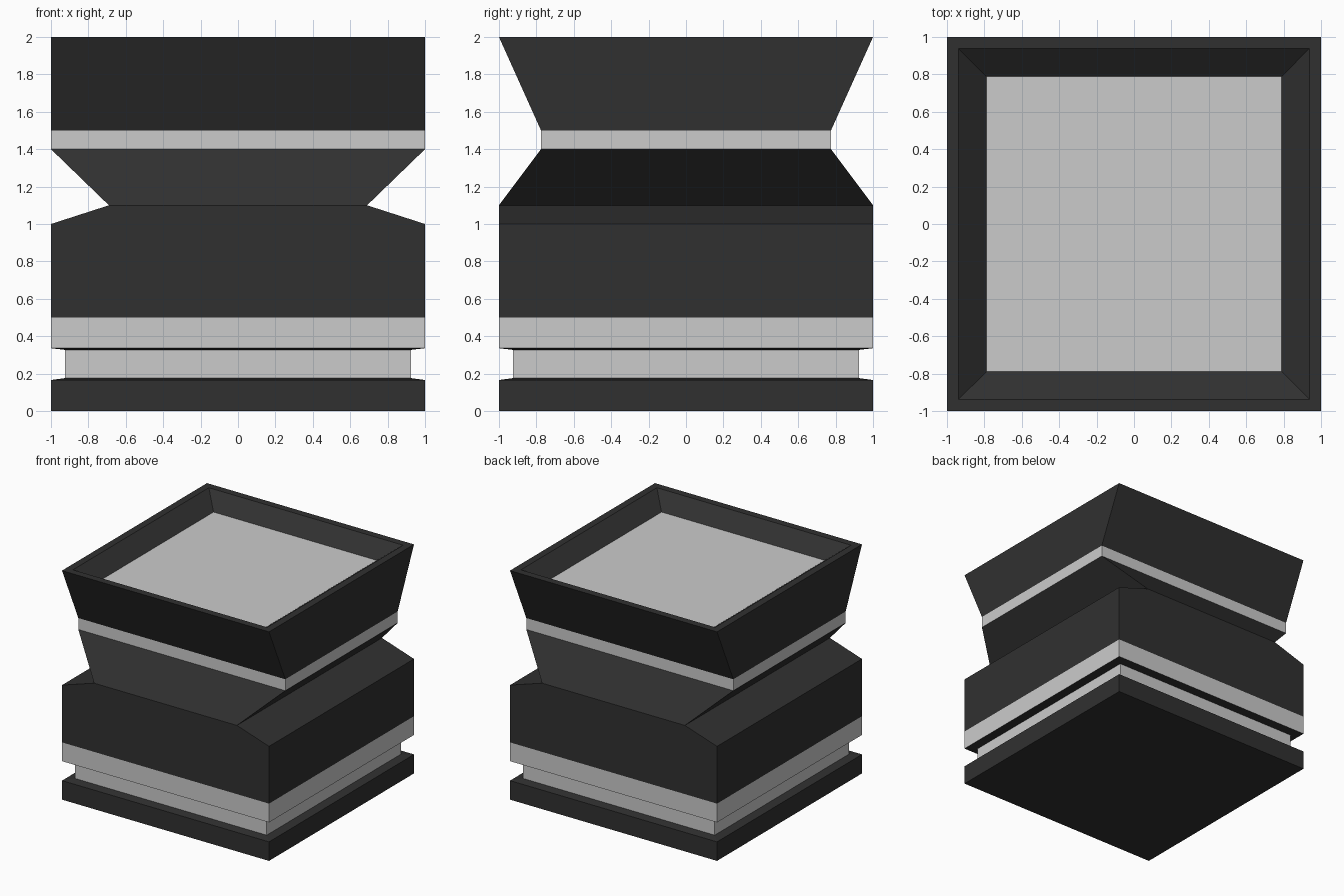
import bpy, bmesh

if "Cube" in bpy.data.objects:
    bpy.data.objects.remove(bpy.data.objects["Cube"])

dark = bpy.data.materials.new("charcoal")
dark.diffuse_color = (0.03, 0.03, 0.03, 1)
dark.use_nodes = True
dark.node_tree.nodes["Principled BSDF"].inputs["Base Color"].default_value = dark.diffuse_color


def loft(name, rings, mat=None, cap_start=False, cap_end=False):
    """Rectangular rings (half x, half y, z) joined by flat sides, bottom to top."""
    bm = bmesh.new()
    loops = [[bm.verts.new((sx * hx, sy * hy, z))
              for sx, sy in ((-1, -1), (1, -1), (1, 1), (-1, 1))]
             for hx, hy, z in rings]
    for a, b in zip(loops, loops[1:]):
        for i in range(4):
            j = (i + 1) % 4
            bm.faces.new((a[i], a[j], b[j], b[i]))
    if cap_start:
        bm.faces.new(loops[0][::-1])
    if cap_end:
        bm.faces.new(loops[-1])
    mesh = bpy.data.meshes.new(name)
    bm.to_mesh(mesh)
    bm.free()
    if mat:
        mesh.materials.append(mat)
    obj = bpy.data.objects.new(name, mesh)
    bpy.context.collection.objects.link(obj)
    return obj


N = 0.925   # half width of the groove neck
W = 0.775   # half depth of the upper waist

# Foot plate with a slightly sloped top
loft("base_plate", [(1, 1, 0), (1, 1, 0.166), (N, N, 0.176)], dark, cap_start=True)
# Recessed grey neck and the dark underside above it
loft("groove_neck", [(N, N, 0.176), (N, N, 0.327)])
loft("groove_ceiling", [(N, N, 0.327), (1, 1, 0.336)], dark)
# Grey band around the body
loft("lower_band", [(1, 1, 0.336), (1, 1, 0.5)])
# Body pinches in x, then swaps to pinching in y
loft("body", [(1, 1, 0.5), (1, 1, 1.0), (0.69, 1, 1.1), (1, W, 1.4)], dark)
# Grey band around the waist
loft("upper_band", [(1, W, 1.4), (1, W, 1.5)])
# Flared head with flat rim and sloped inner walls
loft("head", [(1, W, 1.5), (1, 1, 2), (0.938, 0.938, 2), (0.788, 0.788, 1.885)], dark)
# Sunken top panel
loft("top_panel", [(0.788, 0.788, 1.885)], cap_end=True)
